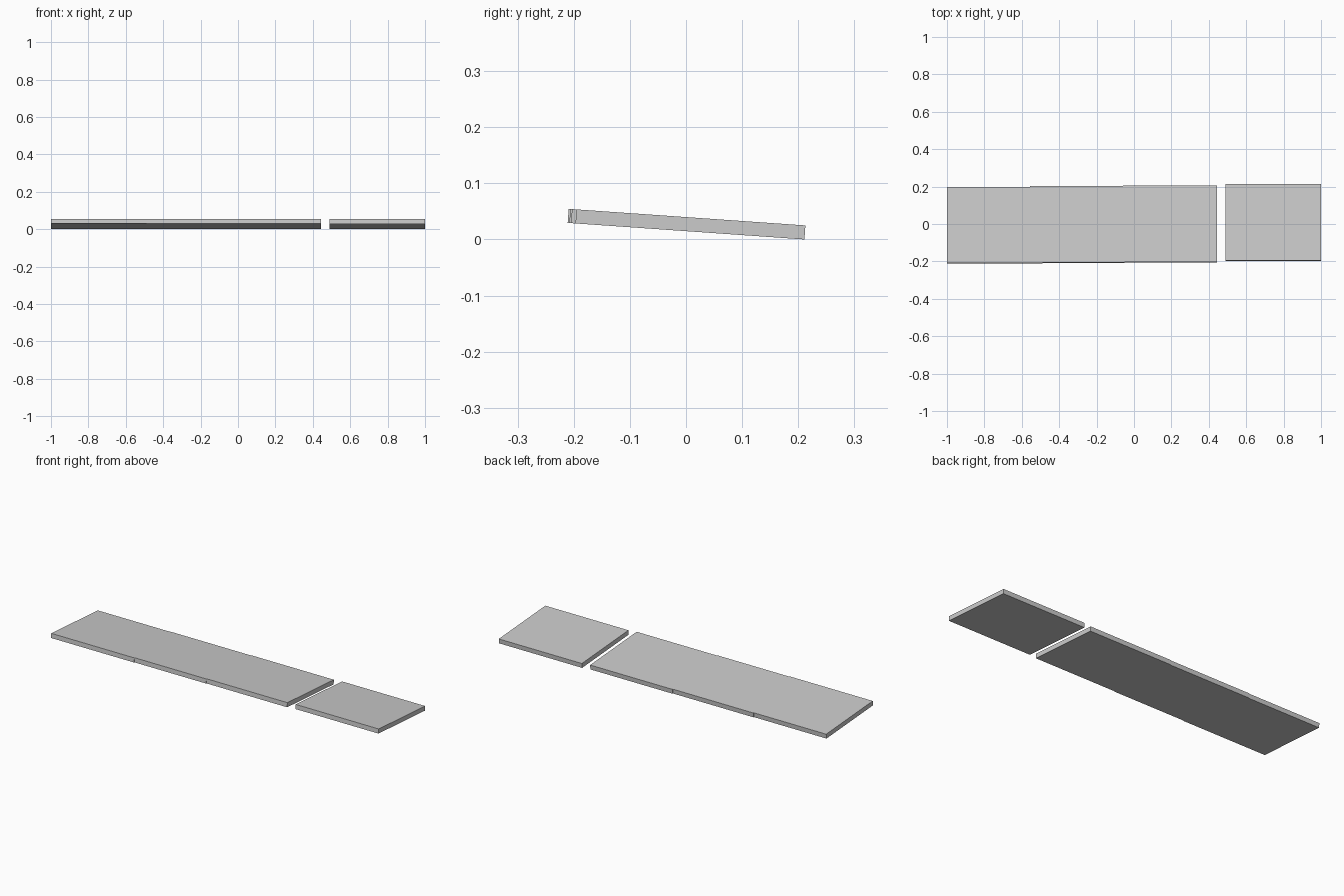
import bpy, math

if "Cube" in bpy.data.objects:
    bpy.data.objects.remove(bpy.data.objects["Cube"])

TILT = math.radians(-4.0)          # panels slope down toward the back
DEPTH, THICK = 0.409, 0.025
CENTRE_Z = 0.0275


def panel(name, x0, x1, slide):
    """Flat slab spanning x0..x1, slid along the shared slope."""
    bpy.ops.mesh.primitive_cube_add(
        size=1,
        location=((x0 + x1) / 2,
                  slide * math.cos(TILT),
                  CENTRE_Z + slide * math.sin(TILT)),
        rotation=(TILT, 0, 0))
    ob = bpy.context.object
    ob.name = name
    ob.scale = (x1 - x0, DEPTH, THICK)
    bpy.ops.object.transform_apply(location=False, rotation=False, scale=True)
    return ob


# Three overlapping panels and one separate panel, each slightly offset
panel("left_panel", -1.0, -0.49, -0.006)
panel("middle_left_panel", -0.555, -0.05, -0.003)
panel("middle_right_panel", -0.06, 0.445, 0.0)
panel("right_panel", 0.49, 1.0, 0.008)

# Rest the lowest edge on z = 0
objs = list(bpy.context.scene.objects)
bpy.context.view_layer.update()
low = min((o.matrix_world @ v.co).z for o in objs for v in o.data.vertices)
for o in objs:
    o.location.z -= low
